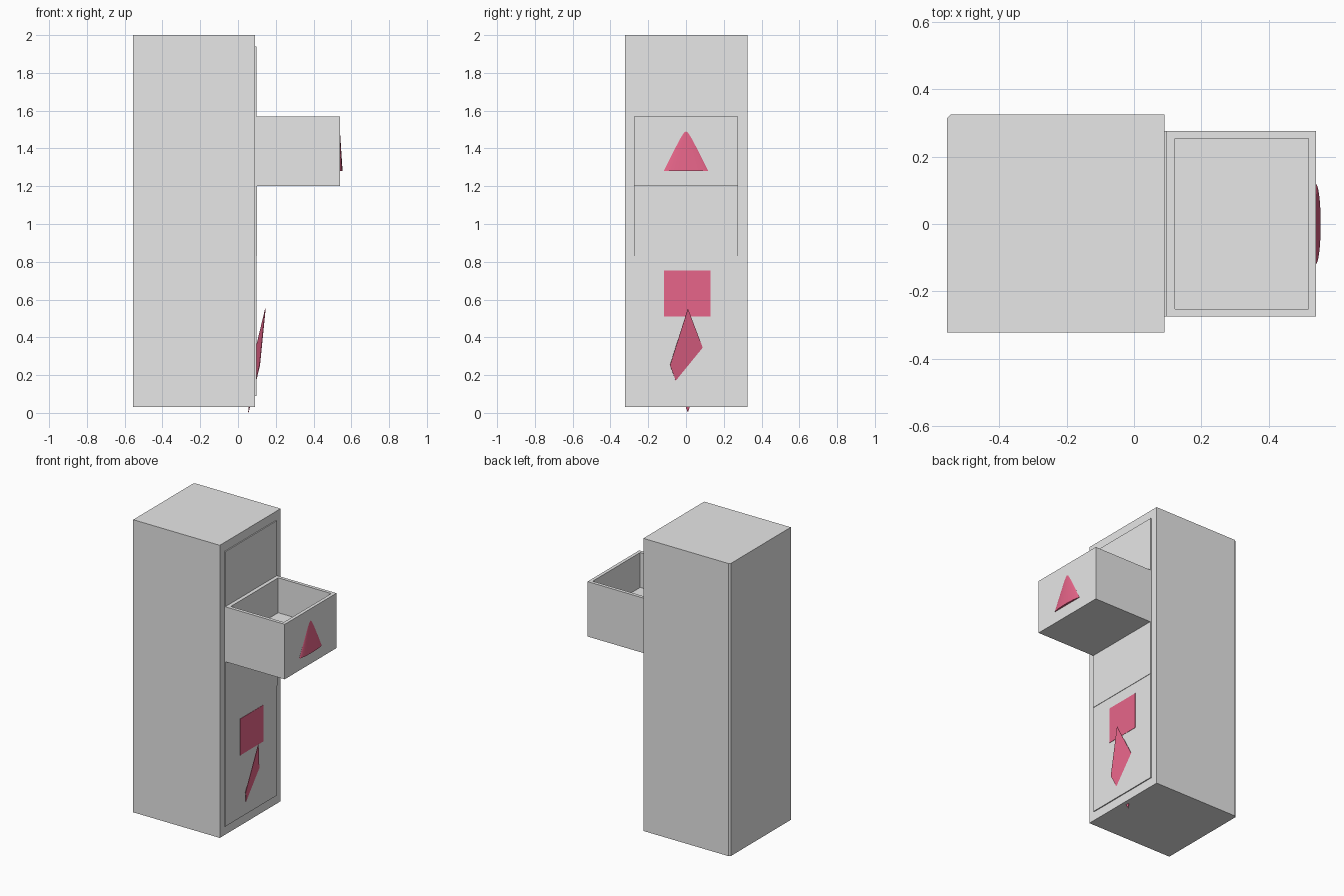
import bpy, bmesh
from mathutils import Matrix, Vector

if "Cube" in bpy.data.objects:
    bpy.data.objects.remove(bpy.data.objects["Cube"], do_unlink=True)


def material(name, rgb):
    m = bpy.data.materials.new(name)
    m.use_nodes = True
    m.diffuse_color = (*rgb, 1)
    m.node_tree.nodes["Principled BSDF"].inputs["Base Color"].default_value = (*rgb, 1)
    return m


GREY = material("light grey", (0.8, 0.8, 0.8))
PINK = material("rose pink", (0.92, 0.15, 0.29))


def finish(name, bm, mat):
    bmesh.ops.recalc_face_normals(bm, faces=bm.faces)
    mesh = bpy.data.meshes.new(name)
    bm.to_mesh(mesh)
    bm.free()
    mesh.materials.append(mat)
    ob = bpy.data.objects.new(name, mesh)
    bpy.context.collection.objects.link(ob)
    return ob


def box_mesh(lo, hi):
    lo, hi = Vector(lo), Vector(hi)
    bm = bmesh.new()
    bmesh.ops.create_cube(bm, size=1, matrix=Matrix.Translation((lo + hi) / 2)
                          @ Matrix.Diagonal((*(hi - lo), 1)))
    return bm


# Cabinet body with one slightly chamfered rear corner
bm = box_mesh((-0.555, -0.322, 0.03), (0.09, 0.325, 2.0))
corner = [e for e in bm.edges if all(v.co.x < -0.5 and v.co.y > 0.3 for v in e.verts)]
bmesh.ops.bevel(bm, geom=corner, offset=0.012, segments=1, affect='EDGES')
finish("cabinet_body", bm, GREY)

# Stack of drawers; the fourth is pulled out and hollow
BASE, STEP, Y0, Y1 = 0.09, 0.37, -0.274, 0.276
FRONTS = {"bottom": 0.097, "second": 0.097, "third": 0.1, "open": 0.54, "top": 0.097}
for i, (name, front) in enumerate(FRONTS.items()):
    z = BASE + i * STEP
    bm = box_mesh((0.08, Y0, z), (front, Y1, z + STEP))
    if name == "open":
        # Inset the top face, fit its rim, and push the floor down
        top = max(bm.faces, key=lambda f: f.calc_center_median().z)
        bmesh.ops.inset_individual(bm, faces=[top], thickness=0.032)
        for v in top.verts:
            v.co.x = max(v.co.x, 0.122)
        floor = bmesh.ops.extrude_discrete_faces(bm, faces=[top])["faces"][0]
        bmesh.ops.translate(bm, verts=floor.verts, vec=(0, 0, -0.235))
    finish(name + "_drawer", bm, GREY)

# Flattened cone on the open drawer
bm = bmesh.new()
bmesh.ops.create_cone(bm, cap_ends=True, segments=32, radius1=0.12, radius2=0, depth=0.24,
                      matrix=Matrix.Translation((0.538, 0, 1.4))
                      @ Matrix.Diagonal((0.13, 1, 1, 1)))
finish("triangle_marker", bm, PINK)

# Square plate on the second drawer
finish("square_marker", box_mesh((0.094, -0.117, 0.51), (0.099, 0.13, 0.755)), PINK)

# Thin tilted plate stuck through the bottom drawer
bm = bmesh.new()
centre = Vector((0.1, 0.01, 0.277))
tip, side = Vector((0.045, 0, 0.275)), Vector((0.015, -0.095, -0.025))
bm.faces.new([bm.verts.new(centre + d) for d in (tip, side, -tip, -side)])
plate = finish("tilted_diamond_marker", bm, PINK)
thick = plate.modifiers.new("thickness", 'SOLIDIFY')
thick.thickness = 0.003
thick.offset = 0
